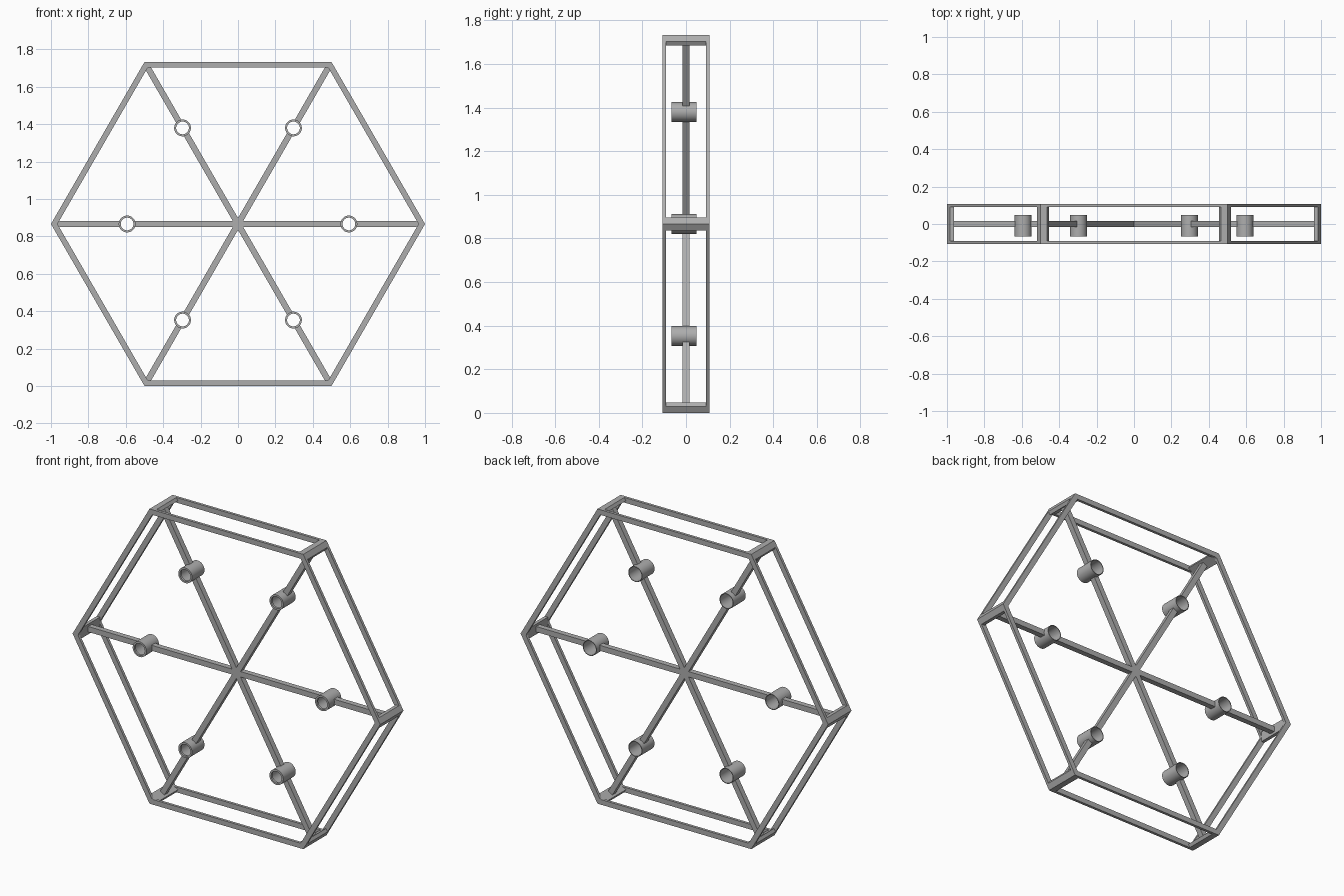
import bpy
import bmesh
from math import sin, cos, pi, radians, sqrt
from mathutils import Matrix, Vector

if "Cube" in bpy.data.objects:
    bpy.data.objects.remove(bpy.data.objects["Cube"], do_unlink=True)

CENTRE = Vector((0, 0, sqrt(3) / 2))
DEPTH = 0.108        # half depth of the frame
RAIL_W = 0.03        # rail width in the plane of the hexagon
RAIL_D = 0.016       # rail depth along y
BAR = 0.032          # spoke thickness
LAMP_R = 0.593       # distance of the sockets from the hub

metal = bpy.data.materials.new("grey_metal")
metal.use_nodes = True
metal.diffuse_color = (0.42, 0.42, 0.42, 1)
metal.node_tree.nodes["Principled BSDF"].inputs["Base Color"].default_value = (0.42, 0.42, 0.42, 1)


def finish(bm, name, turn=0.0):
    """Turn a part about the hub axis and add it to the scene."""
    bmesh.ops.recalc_face_normals(bm, faces=bm.faces)
    bm.transform(Matrix.Translation(CENTRE) @ Matrix.Rotation(-turn, 4, "Y"))
    mesh = bpy.data.meshes.new(name)
    bm.to_mesh(mesh)
    bm.free()
    mesh.materials.append(metal)
    obj = bpy.data.objects.new(name, mesh)
    bpy.context.collection.objects.link(obj)
    return obj


def prism(name, outline, y0, y1, turn=0.0):
    """Extrude an x-z outline along y."""
    bm = bmesh.new()
    face = bm.faces.new([bm.verts.new((x, y0, z)) for x, z in outline])
    new = bmesh.ops.extrude_face_region(bm, geom=[face])["geom"]
    verts = [v for v in new if isinstance(v, bmesh.types.BMVert)]
    bmesh.ops.translate(bm, verts=verts, vec=(0, y1 - y0, 0))
    return finish(bm, name, turn)


def lathe(name, profile, offset, turn, steps=32):
    """Spin a closed (radius, y) profile about y, set out along x."""
    bm = bmesh.new()
    rings = [[bm.verts.new((offset + r * cos(2 * pi * i / steps), y, r * sin(2 * pi * i / steps)))
              for r, y in profile] for i in range(steps)]
    n = len(profile)
    for i in range(steps):
        a, b = rings[i], rings[(i + 1) % steps]
        for j in range(n):
            k = (j + 1) % n
            bm.faces.new((a[j], a[k], b[k], b[j]))
    return finish(bm, name, turn)


# Front and back hexagon rings of mitred rails
inner = 1 - RAIL_W / cos(radians(30))
c, s = cos(pi / 3), sin(pi / 3)
rail = [(1, 0), (c, s), (inner * c, inner * s), (inner, 0)]
for i in range(6):
    turn = i * pi / 3
    prism(f"front_rail_{i + 1}", rail, -DEPTH, -DEPTH + RAIL_D, turn)
    prism(f"back_rail_{i + 1}", rail, DEPTH - RAIL_D, DEPTH, turn)

# Corner bars joining the rings, pointed on the outside
half = 0.03
shoulder = 1 - half / sqrt(3)
back = shoulder - 0.02
corner = [(1, 0), (shoulder, half), (back, half), (back, -half), (shoulder, -half)]

# Sockets: thin-walled sleeves with a narrower lip at the front
sleeve = [(0.045, -0.067), (0.045, 0.048), (0.041, 0.048),
          (0.041, -0.054), (0.034, -0.054), (0.034, -0.067)]

for i in range(6):
    turn = i * pi / 3
    prism(f"corner_bar_{i + 1}", corner, -DEPTH + 0.001, DEPTH - 0.001, turn)
    h = BAR / 2
    for part, x0, x1 in (("inner_spoke", 0, LAMP_R - 0.042), ("outer_spoke", LAMP_R + 0.042, back + 0.005)):
        prism(f"{part}_{i + 1}", [(x0, -h), (x1, -h), (x1, h), (x0, h)], -h, h, turn)
    socket = lathe(f"socket_{i + 1}", sleeve, LAMP_R, turn)
    bpy.ops.object.select_all(action="DESELECT")
    socket.select_set(True)
    bpy.context.view_layer.objects.active = socket
    bpy.ops.object.shade_smooth_by_angle(angle=radians(35))
